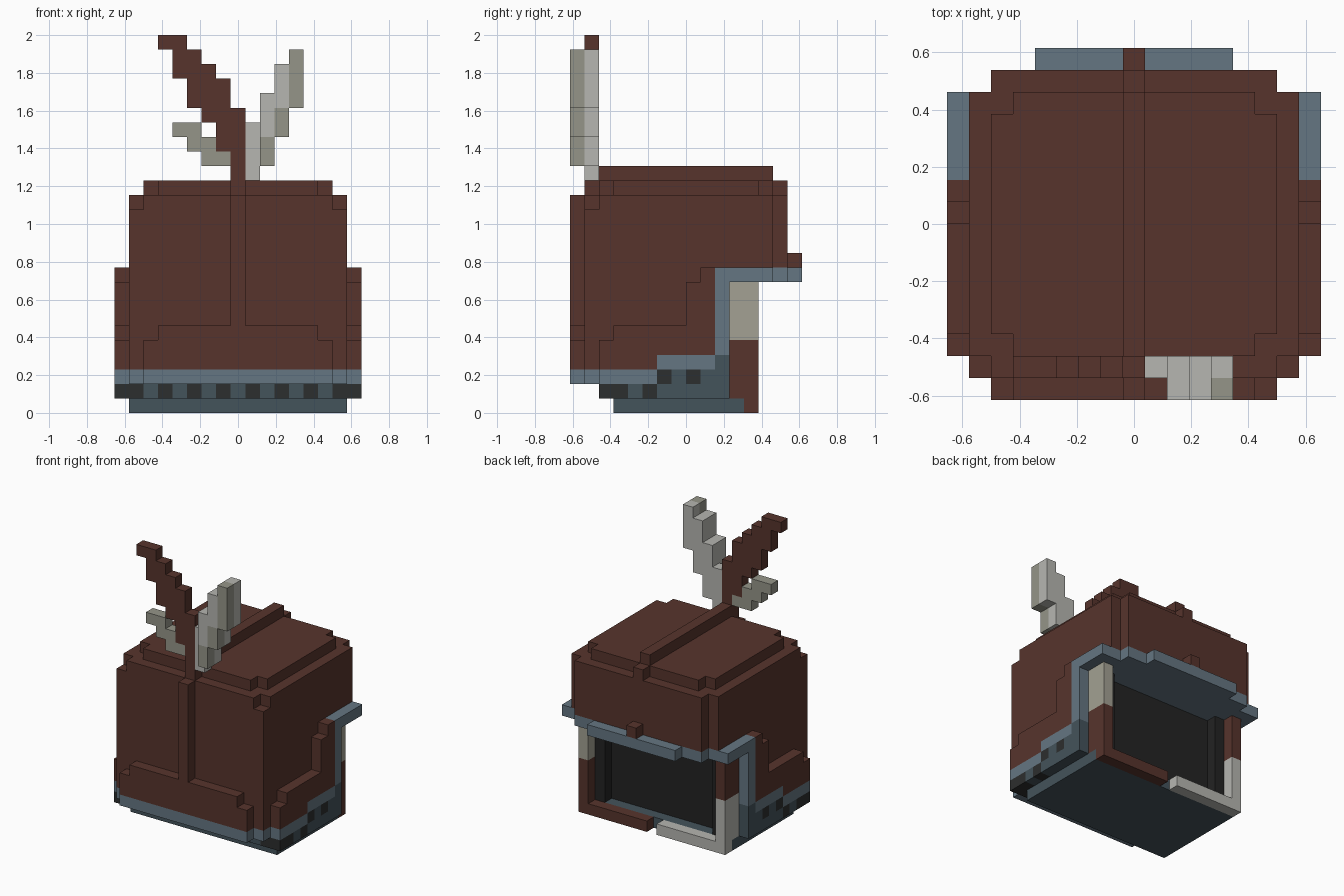
import bpy, bmesh, math
from mathutils import Vector

if "Cube" in bpy.data.objects:
    bpy.data.objects.remove(bpy.data.objects["Cube"])

U = 1 / 13  # one block


def lin(h):
    out = []
    for k in (0, 2, 4):
        c = int(h[k:k + 2], 16) / 255
        out.append(c / 12.92 if c <= 0.04045 else ((c + 0.055) / 1.055) ** 2.4)
    return (*out, 1)


COLORS = {"brown": "57342C", "blue_grey": "657682", "slate": "44535B", "charcoal": "2C2E2E",
          "black": "232323", "stone": "959589", "pale_stone": "B6B6B1", "bone": "A3A193"}
mats = {}
for name, h in COLORS.items():
    mats[name] = bpy.data.materials.new(name)
    mats[name].diffuse_color = lin(h)

cells = {}  # block -> (part, colour); later boxes replace earlier ones


def box(part, col, x0, x1, y0, y1, z0, z1):
    for i in range(round(x0 + 8.5), round(x1 + 8.5)):
        for j in range(y0, y1):
            for k in range(z0, z1):
                cells[i, j, k] = (part, col)


def wide(part, col, hx, y0, y1, z0, z1):
    box(part, col, -hx, hx, y0, y1, z0, z1)


def both(part, col, x0, x1, y0, y1, z0, z1):
    box(part, col, x0, x1, y0, y1, z0, z1)
    box(part, col, -x1, -x0, y0, y1, z0, z1)


# helmet shell with clipped corners and a cap
wide("shell", "brown", 7.5, -7, 3, 3, 10)
wide("shell", "brown", 7.5, -7, 6, 10, 14)
wide("shell", "brown", 7.5, -6, 6, 14, 15)
wide("shell", "brown", 6.5, -7, 7, 14, 15)
wide("shell", "brown", 6.5, 6, 7, 10, 15)
wide("shell", "brown", 6.5, -5, 5, 15, 16)
wide("shell", "brown", 5.5, -6, 6, 15, 16)

# raised border on front and sides
wide("border", "brown", 6.5, -8, -7, 3, 5)
wide("border", "brown", 5.5, -8, -7, 3, 6)
for y0, y1, z1 in ((-6, -5, 5), (-5, 0, 6), (0, 1, 9), (1, 3, 10)):
    both("border", "brown", 7.5, 8.5, y0, y1, 3, z1)

# centre ridge
wide("ridge", "brown", 0.5, -8, -7, 6, 15)
wide("ridge", "brown", 0.5, -7, 7, 15, 16)
wide("ridge", "brown", 0.5, -6, 6, 16, 17)
wide("ridge", "brown", 0.5, 7, 8, 10, 11)

# metal rim
wide("rim", "blue_grey", 6.5, -8, -7, 2, 3)
wide("rim", "blue_grey", 7.5, -7, 3, 2, 3)
wide("rim", "blue_grey", 8.5, -6, -2, 2, 3)
both("rim", "blue_grey", 7.5, 8.5, -2, 2, 3, 4)
both("rim", "blue_grey", 7.5, 8.5, 2, 3, 4, 9)
both("rim", "blue_grey", 7.5, 8.5, 2, 3, 9, 10)
wide("rim", "blue_grey", 8.5, 3, 6, 9, 10)
wide("rim", "blue_grey", 6.5, 6, 7, 9, 10)
wide("rim", "blue_grey", 4.5, 7, 8, 9, 10)

# base and studded band
wide("base", "slate", 7.5, -5, 4, 0, 1)
wide("band", "slate", 7.5, -6, 3, 1, 2)
wide("band", "slate", 8.5, -6, 3, 1, 2)
both("band", "slate", 7.5, 8.5, -2, 3, 2, 3)
both("band", "slate", 7.5, 8.5, 2, 3, 3, 4)
for x in (0.5, 2.5, 4.5, 6.5):
    both("band", "charcoal", x, x + 1, -6, -5, 1, 2)
both("band", "charcoal", 7.5, 8.5, -6, -4, 1, 2)
both("band", "charcoal", 7.5, 8.5, -3, -2, 1, 2)
for y in (-2, 0):
    both("band", "charcoal", 7.5, 8.5, y, y + 1, 2, 3)

# dark face opening
wide("face", "black", 6.5, 0, 3, 1, 9)
both("face", "black", 5.5, 6.5, 3, 4, 1, 9)

# two-tone face frame
box("face_frame", "bone", 6.5, 7.5, 3, 5, 5, 9)
box("face_frame", "brown", 6.5, 7.5, 3, 5, 1, 5)
box("face_frame", "brown", -7.5, -6.5, 3, 5, 5, 9)
box("face_frame", "pale_stone", -7.5, -6.5, 3, 5, 1, 5)
box("face_frame", "brown", 0.5, 7.5, 4, 5, 0, 1)
box("face_frame", "pale_stone", -7.5, -0.5, 4, 5, 0, 1)

# small left branch
for z, x0, x1 in ((17, -2.5, -0.5), (18, -3.5, -0.5), (19, -4.5, -2.5)):
    box("left_branch", "stone", x0, x1, -7, -6, z, z + 1)

# tall brown branch
for z, x0, x1 in ((16, -.5, .5), (17, -.5, .5), (18, -1.5, .5), (19, -1.5, .5), (20, -2.5, .5),
                  (21, -3.5, -.5), (22, -3.5, -.5), (23, -4.5, -1.5), (24, -4.5, -2.5),
                  (25, -5.5, -3.5)):
    box("tall_branch", "brown", x0, x1, -7, -6, z, z + 1)

# right branch, two blocks deep with a darker outer edge
for z, x0, x1 in ((16, .5, 1.5), (17, .5, 2.5), (18, .5, 2.5), (19, .5, 3.5), (20, 1.5, 3.5),
                  (21, 1.5, 4.5), (22, 2.5, 4.5), (23, 2.5, 4.5), (24, 3.5, 4.5)):
    box("right_branch", "pale_stone", x0, x1, -7, -6, z, z + 1)
    if z > 16:
        box("right_branch", "pale_stone", max(x0, 1.5), x1, -8, -7, z, z + 1)
        box("right_branch", "stone", x1 - 1, x1, -8, -7, z, z + 1)

# turn the visible block faces of each part into a mesh
for part in sorted({p for p, c in cells.values()}):
    cols = sorted({c for p, c in cells.values() if p == part})
    bm = bmesh.new()
    for key, (p, col) in cells.items():
        if p != part:
            continue
        mid = Vector(key) + Vector((0.5, 0.5, 0.5))
        for axis in range(3):
            for s in (-1, 1):
                n = Vector((0, 0, 0))
                n[axis] = s
                if tuple(key[a] + int(n[a]) for a in range(3)) in cells:
                    continue
                a = Vector((0, 0, 0))
                a[(axis + 1) % 3] = 0.5
                b = n.cross(a)
                vs = [bm.verts.new((mid + n * 0.5 + d - Vector((8.5, 0, 0))) * U)
                      for d in (a + b, b - a, -a - b, a - b)]
                bm.faces.new(vs).material_index = cols.index(col)
    bmesh.ops.remove_doubles(bm, verts=bm.verts[:], dist=0.001)
    bmesh.ops.dissolve_limit(bm, angle_limit=math.radians(1), verts=bm.verts[:],
                             edges=bm.edges[:], delimit={'MATERIAL'})
    me = bpy.data.meshes.new(part)
    bm.to_mesh(me)
    bm.free()
    for c in cols:
        me.materials.append(mats[c])
    bpy.context.collection.objects.link(bpy.data.objects.new(part, me))

for m in bpy.data.materials:
    if m.users and not m.is_grease_pencil:
        m.use_nodes = True
        m.node_tree.nodes["Principled BSDF"].inputs["Base Color"].default_value = m.diffuse_color
